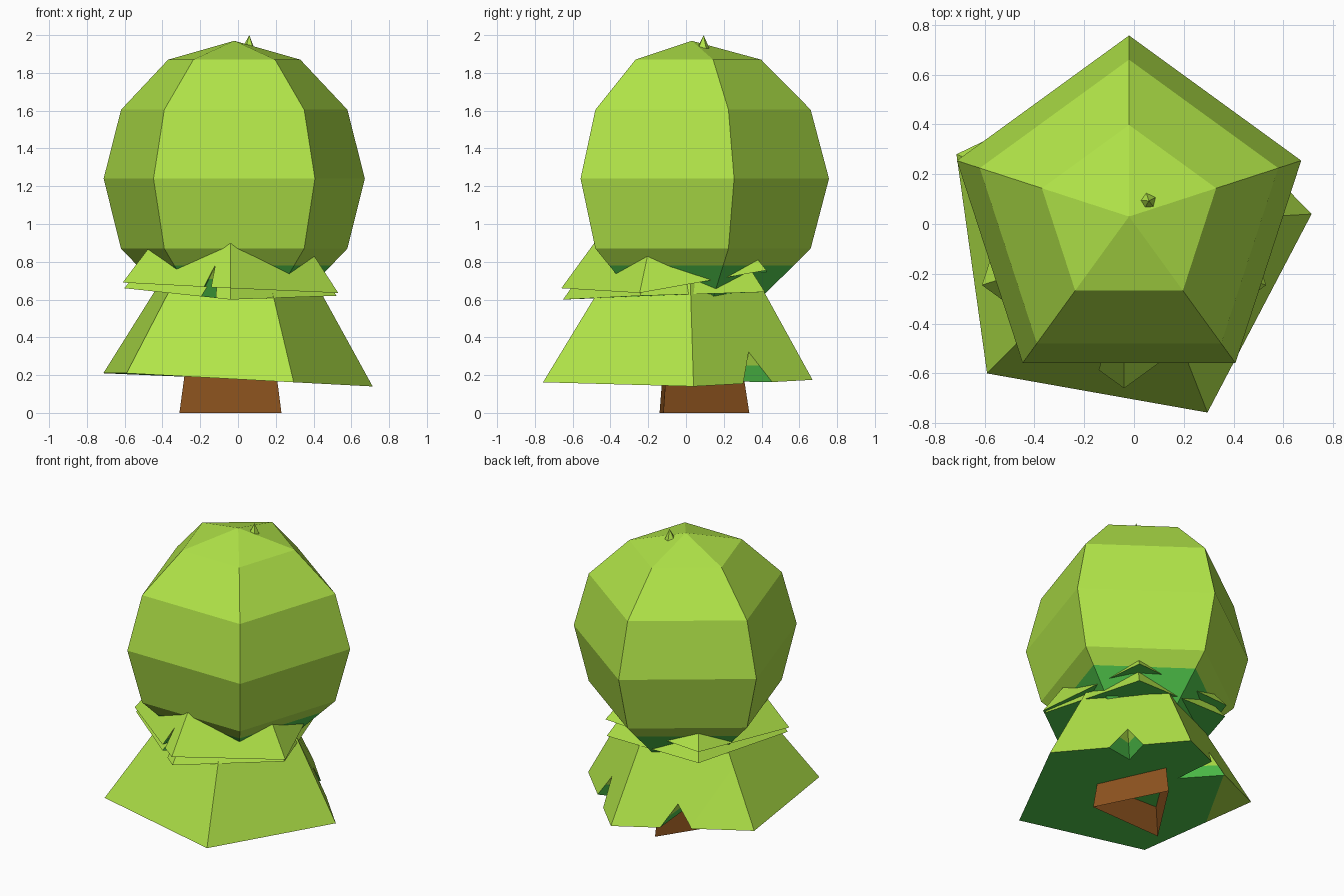
import bpy, bmesh, math
from mathutils import Vector

if "Cube" in bpy.data.objects:
    bpy.data.objects.remove(bpy.data.objects["Cube"])


def material(name, rgb):
    m = bpy.data.materials.new(name)
    m.diffuse_color = (*rgb, 1)
    m.use_nodes = True
    m.node_tree.nodes["Principled BSDF"].inputs["Base Color"].default_value = m.diffuse_color
    return m


LIGHT = material("light green leaves", (0.44, 0.78, 0.065))
DARK = material("dark green leaves", (0.08, 0.56, 0.07))
BROWN = material("brown bark", (0.26, 0.085, 0.013))


def loft(name, rings, mats, caps=True, split=None, corner=None):
    """Join rings of equal length; a one-point ring closes to a tip.
    Faces below the split height, or else facing down, turn dark."""
    bm = bmesh.new()
    vs = [[bm.verts.new(p) for p in r] for r in rings]
    for a, b in zip(vs, vs[1:]):
        n = max(len(a), len(b))
        for i in range(n):
            quad = [a[i % len(a)], a[(i + 1) % len(a)], b[(i + 1) % len(b)], b[i % len(b)]]
            bm.faces.new(list(dict.fromkeys(quad)))
    if caps:
        for r in (vs[0], vs[-1]):
            if len(r) > 2:
                bm.faces.new(r)
    if split is not None:
        bmesh.ops.bisect_plane(bm, geom=bm.verts[:] + bm.edges[:] + bm.faces[:],
                               plane_co=(0, 0, split), plane_no=(0, 0, 1))
    if corner:
        bmesh.ops.bisect_plane(bm, geom=bm.verts[:] + bm.edges[:] + bm.faces[:],
                               plane_co=corner[0], plane_no=corner[1])
    bmesh.ops.recalc_face_normals(bm, faces=bm.faces[:])
    bm.normal_update()
    for f in bm.faces:
        mid = f.calc_center_median()
        low = mid.z < split if split is not None else f.normal.z < -0.9
        if corner and (mid - Vector(corner[0])).dot(Vector(corner[1])) > 0:
            low = False
        f.material_index = 1 if low and len(mats) > 1 else 0
    me = bpy.data.meshes.new(name)
    bm.to_mesh(me)
    bm.free()
    for m in mats:
        me.materials.append(m)
    ob = bpy.data.objects.new(name, me)
    bpy.context.collection.objects.link(ob)
    return ob


def pentagon(cx, cy, r, z, start):
    return [(cx + r * math.cos(math.radians(start + 72 * i)),
             cy + r * math.sin(math.radians(start + 72 * i)), z) for i in range(5)]


def shrink(points, s, z, c=(0, 0)):
    return [(c[0] + (p[0] - c[0]) * s, c[1] + (p[1] - c[1]) * s, z) for p in points]


def notch(targets, rim, inward, half, depth, rise, slant, split):
    """Cut a V notch up from a rim point, lined in light over dark green."""
    rim, d = Vector(rim), Vector((*inward, 0)).normalized()
    side = Vector((-d.y, d.x, 0))
    tip = rim + d * slant + Vector((0, 0, rise))
    ring = [rim + side * half, rim + d * depth, rim - side * half, rim - d * 0.12]
    ring = [tip + (p - tip) * 1.5 for p in ring]
    cut = loft("notch_cutter", [ring, [tip]], [LIGHT, DARK], split=split)
    cut.hide_render = True
    cut.hide_viewport = True
    cut.display_type = 'WIRE'
    for t in targets:
        m = t.modifiers.new("notch", 'BOOLEAN')
        m.operation = 'DIFFERENCE'
        m.solver = 'EXACT'
        m.object = cut


# Round crown, dark underneath
cx, cy = -0.02, 0.03
prof = [(0.368, 0.61), (0.63, 0.87), (0.727, 1.24), (0.63, 1.605), (0.368, 1.87)]
loft("crown", [[(cx, cy, 0.51)]] + [pentagon(cx, cy, r, z, 90) for r, z in prof]
     + [[(cx, cy, 1.97)]], [LIGHT, DARK], split=0.78)

# Small sprout on top
loft("top_sprout", [pentagon(0.055, 0.09, 0.037, 1.925, 100), [(0.06, 0.093, 2.0)]], [LIGHT])

# Lower leaf skirt, slightly tilted, one corner of the underside lighter
rim = [(-0.59, -0.60, 0.21), (0.295, -0.757, 0.14), (0.713, 0.04, 0.14),
       (0.10, 0.67, 0.175), (-0.713, 0.28, 0.21)]
rim[1] = (0.295, -0.757, 0.162)
skirt = loft("leaf_skirt", [rim, shrink(rim, 0.56, 0.71)], [LIGHT, DARK],
             corner=((-0.66, -0.09, 0.2), (-0.54, 0.31, 0)))
notch([skirt], (0.385, 0.385, 0.16), (-0.72, -0.69), 0.11, 0.19, 0.17, 0.072, 0.25)
notch([skirt], (-0.27, 0.492, 0.19), (0.43, -0.90), 0.10, 0.27, 0.14, 0.06, 0.25)

# Middle leaf collar: two nested tents, corners poke out between the crown corners
c = (-0.04, -0.06)
base = pentagon(c[0], c[1], 0.6, 0, 198)
collar = []
for name, s, heights, top in (
        ("upper_leaf_collar", 1.0, (0.69, 0.66, 0.635, 0.755, 0.72), 1.03),
        ("lower_leaf_collar", 0.985, (0.66, 0.60, 0.62, 0.64, 0.64), 0.97)):
    ring = [(p[0], p[1], z) for p, z in zip(shrink(base, s, 0, c), heights)]
    collar.append(loft(name, [ring, shrink(base, 0.55, top, c)], [LIGHT, DARK]))
notch(collar, (-0.16, -0.57, 0.61), (0.58, 0.81), 0.05, 0.16, 0.18, 0.075, 0.71)

# Hollow three-sided trunk
foot = [(0.23, -0.12, 0), (-0.31, -0.14, 0), (0.0, 0.335, 0)]
loft("trunk", [foot, shrink(foot, 0.78, 0.45, (-0.035, 0.02))], [BROWN], caps=False)
